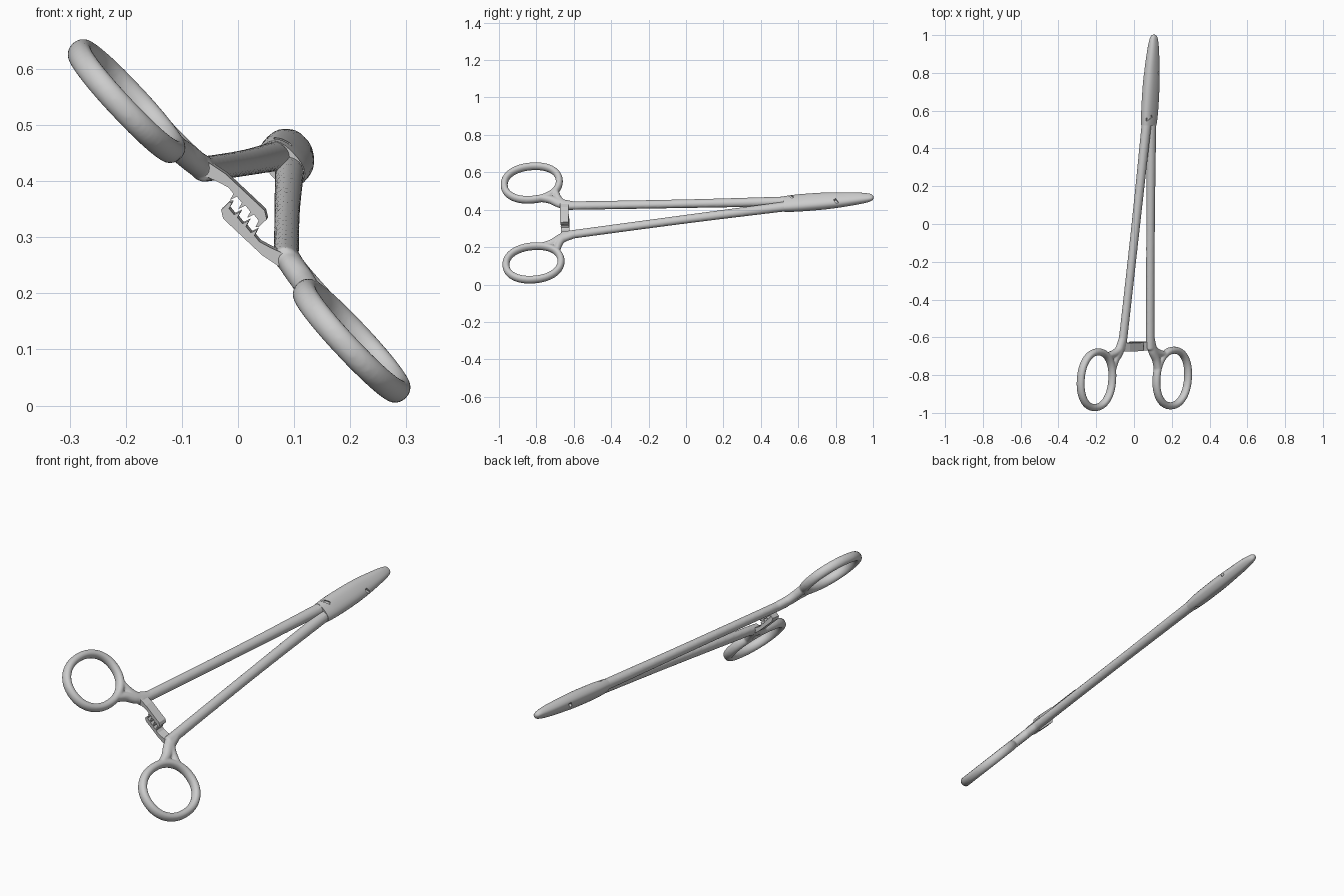
import bpy, bmesh, math
from mathutils import Vector, Matrix

if "Cube" in bpy.data.objects:
    bpy.data.objects.remove(bpy.data.objects["Cube"])

# Tool frame: a = across the handles, b = handle to tip, c = thickness
U = Vector((0.104, 1.82, 0.137)).normalized()
V = Vector((0.685, 0.026, -0.728))
V = (V - U * V.dot(U)).normalized()
N = V.cross(U)
FRAME = Matrix((V, U, N)).transposed().to_4x4()
FRAME.translation = Vector((0.002, -0.82, 0.329))


def finish(name, bm, smooth=True):
    bmesh.ops.recalc_face_normals(bm, faces=bm.faces)
    me = bpy.data.meshes.new(name)
    bm.to_mesh(me)
    bm.free()
    ob = bpy.data.objects.new(name, me)
    bpy.context.collection.objects.link(ob)
    ob.matrix_world = FRAME
    for p in me.polygons:
        p.use_smooth = smooth
    return ob


def catmull(p, steps):
    out = []
    for i in range(len(p) - 1):
        p0, p1, p2, p3 = p[max(i - 1, 0)], p[i], p[i + 1], p[min(i + 2, len(p) - 1)]
        for s in range(steps):
            t = s / steps
            out.append(tuple(0.5 * (2 * y + (z - x) * t + (2 * x - 5 * y + 4 * z - w) * t * t
                       + (3 * y - x - 3 * z + w) * t ** 3) for x, y, z, w in zip(p0, p1, p2, p3)))
    return out + [p[-1]]


def loft(bm, path, closed=False, power=1.0, sides=24):
    """Sweep an oval along stations (a, b, half width, half thickness)."""
    n, loops = len(path), []
    for i, (a, b, w, t) in enumerate(path):
        p = path[i - 1] if (closed or i) else path[i]
        q = path[(i + 1) % n] if (closed or i < n - 1) else path[i]
        d = Vector((q[0] - p[0], q[1] - p[1])).normalized()
        ring = []
        for k in range(sides):
            g = 2 * math.pi * k / sides
            x = math.copysign(abs(math.cos(g)) ** power, math.cos(g)) * w
            z = math.copysign(abs(math.sin(g)) ** power, math.sin(g)) * t
            ring.append(bm.verts.new((a + d.y * x, b - d.x * x, z)))
        loops.append(ring)
    for i in range(n if closed else n - 1):
        r, s = loops[i], loops[(i + 1) % n]
        for k in range(sides):
            j = (k + 1) % sides
            bm.faces.new((r[k], r[j], s[j], s[k]))
    if not closed:
        bm.faces.new(loops[0])
        bm.faces.new(loops[-1])


def handle(name, side):
    bm = bmesh.new()
    # Finger ring
    ring = []
    for k in range(64):
        g = 2 * math.pi * k / 64
        c, s = math.cos(g), math.sin(g)
        ring.append((side * (0.293 + 0.122 * math.copysign(abs(c) ** 0.93, c)),
                     0.148 * math.copysign(abs(s) ** 0.93, s), 0.019, 0.023))
    loft(bm, ring, closed=True)
    # Neck blends and shank
    for pts in ([(0.176, 0.045, 0.017, 0.022), (0.160, 0.10, 0.022, 0.022),
                 (0.128, 0.152, 0.027, 0.022), (0.106, 0.215, 0.024, 0.021)],
                [(0.225, 0.125, 0.017, 0.021), (0.165, 0.138, 0.021, 0.021),
                 (0.125, 0.165, 0.022, 0.021), (0.108, 0.21, 0.018, 0.020)],
                [(0.112, 0.16, 0.025, 0.021), (0.104, 0.23, 0.024, 0.021),
                 (0.057, 0.82, 0.024, 0.022), (0.021, 1.32, 0.027, 0.025),
                 (0.014, 1.42, 0.028, 0.025)]):
        loft(bm, catmull([(side * p[0],) + p[1:] for p in pts], 10))
    ob = finish(name, bm)
    # Fuse into one softly blended piece
    m = ob.modifiers.new("fuse", 'REMESH')
    m.mode = 'VOXEL'
    m.voxel_size = 0.005
    m.use_smooth_shade = True
    m = ob.modifiers.new("soften", 'SMOOTH')
    m.factor, m.iterations = 0.5, 5
    return ob


def ratchet(name, side):
    # Toothed catch bar, extruded along the tool
    prof = [(-0.118, -0.016), (-0.075, -0.026), (0.02, -0.032), (0.034, -0.024), (0.034, -0.004)]
    for s in (0.012, -0.010, -0.032, -0.054):
        prof += [(s + 0.018, 0.0), (s + 0.014, -0.012), (s, -0.013)]
    prof += [(-0.075, -0.006), (-0.118, 0.012)]
    bm = bmesh.new()
    f = bm.faces.new([bm.verts.new((-side * a, 0.15, -side * c * -1)) for a, c in prof])
    r = bmesh.ops.extrude_face_region(bm, geom=[f])
    bmesh.ops.translate(bm, vec=(0, 0.045, 0),
                        verts=[v for v in r["geom"] if isinstance(v, bmesh.types.BMVert)])
    return finish(name, bm, smooth=False)


for label, side in (("left", -1), ("right", 1)):
    handle(label + "_handle", side)
    ratchet(label + "_ratchet", side)

# Box joint and closed jaws
bm = bmesh.new()
loft(bm, catmull([(0, 1.35, 0.047, 0.028), (0, 1.42, 0.051, 0.032), (0, 1.55, 0.050, 0.033),
                  (0, 1.65, 0.044, 0.030), (0, 1.75, 0.033, 0.025), (0, 1.80, 0.025, 0.019),
                  (0, 1.822, 0.017, 0.013), (0, 1.83, 0.006, 0.005)], 6), power=0.8, sides=32)
jaw = finish("box_joint_and_jaws", bm)

# Diagonal slots where one half passes through the other
bm = bmesh.new()
for face in (1, -1):
    for a, b, ang, ln in ((-0.036, 1.385, 0.6, 0.055), (0.036, 1.635, 0.6, 0.04)):
        bmesh.ops.create_cube(bm, size=1, matrix=Matrix.Translation((a * face, b, 0.031 * face))
                              @ Matrix.Rotation(ang * face, 4, 'Z')
                              @ Matrix.Diagonal((ln, 0.014, 0.026, 1)))
cutter = finish("slot_cutter", bm, smooth=False)
cutter.hide_render = True
cutter.hide_set(True)
m = jaw.modifiers.new("slots", 'BOOLEAN')
m.operation = 'DIFFERENCE'
m.object = cutter
m.solver = 'EXACT'

# Keep the joint's cut edges crisp
bpy.ops.object.select_all(action='DESELECT')
jaw.select_set(True)
bpy.context.view_layer.objects.active = jaw
bpy.ops.object.modifier_apply(modifier="slots")
bpy.ops.object.shade_smooth_by_angle(angle=math.radians(40))
